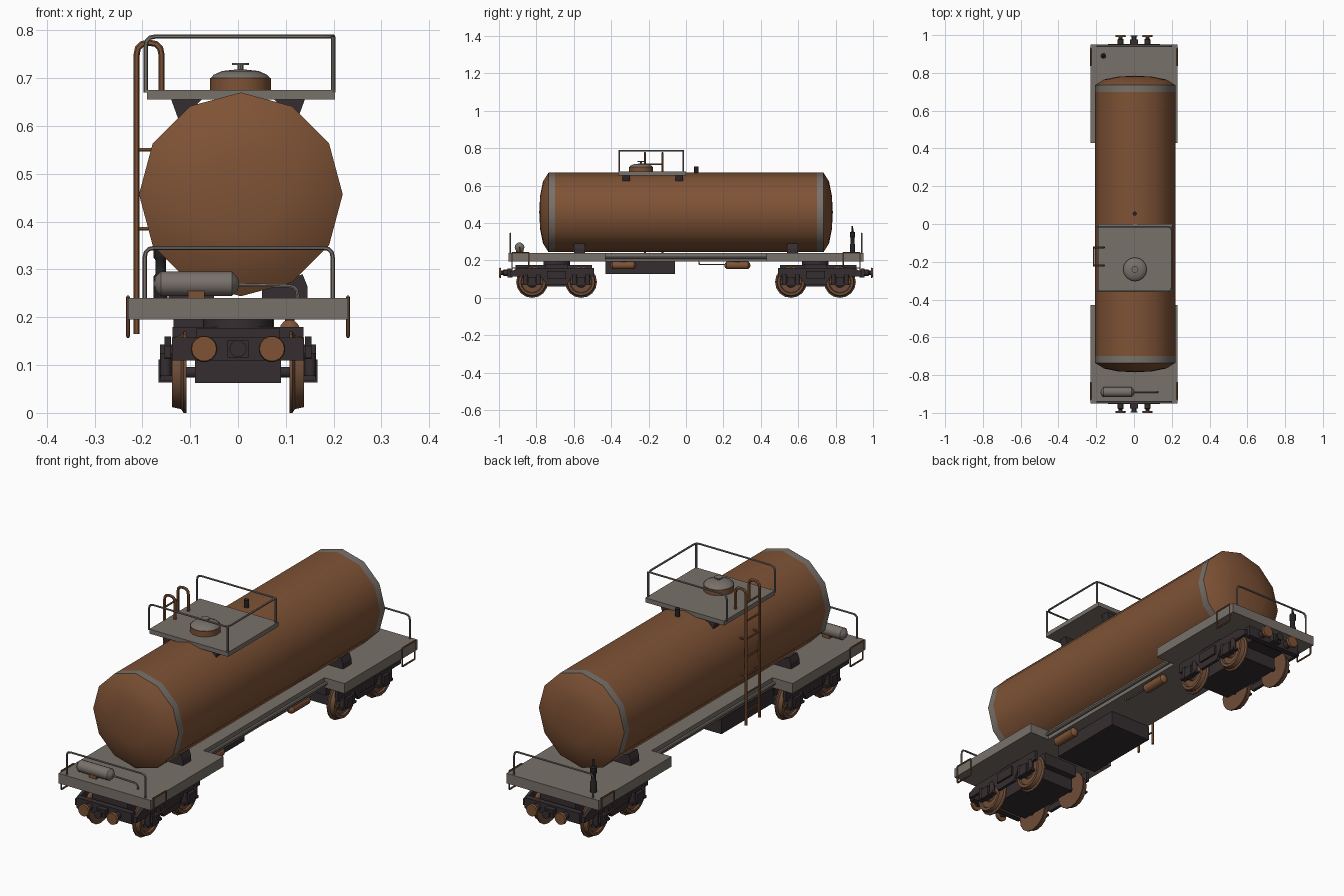
import bpy, bmesh, math
from mathutils import Vector, Matrix

if "Cube" in bpy.data.objects:
    bpy.data.objects.remove(bpy.data.objects["Cube"])


def material(name, rgb):
    m = bpy.data.materials.new(name)
    m.diffuse_color = (*rgb, 1)
    m.use_nodes = True
    m.node_tree.nodes["Principled BSDF"].inputs["Base Color"].default_value = m.diffuse_color
    return m


RUST = material("rust_brown", (0.21, 0.085, 0.036))
GRAY = material("warm_gray", (0.19, 0.165, 0.145))
DARK = material("dark_iron", (0.036, 0.027, 0.029))
WHEEL = material("wheel_brown", (0.16, 0.075, 0.04))
BLACK = material("black_iron", (0.018, 0.017, 0.018))


def finish(name, mesh, mat, smooth=0):
    mesh.materials.clear()
    mesh.materials.append(mat)
    for p in mesh.polygons:
        p.use_smooth = smooth > 0
        p.material_index = 0
    if smooth:
        mesh.set_sharp_from_angle(angle=math.radians(smooth))
    ob = bpy.data.objects.new(name, mesh)
    bpy.context.collection.objects.link(ob)
    return ob


def from_bm(name, bm, mat, smooth=0):
    bmesh.ops.recalc_face_normals(bm, faces=bm.faces[:])
    me = bpy.data.meshes.new(name)
    bm.to_mesh(me)
    bm.free()
    return finish(name, me, mat, smooth)


def box(name, x, y, z, mat):
    """Box from (min, max) ranges."""
    bm = bmesh.new()
    bmesh.ops.create_cube(bm, size=1)
    for v in bm.verts:
        v.co = [(a + b) / 2 + c * (b - a) for (a, b), c in zip((x, y, z), v.co)]
    return from_bm(name, bm, mat)


def lathe(name, origin, axis, profile, mat, n=14, smooth=40):
    """Revolve (distance along axis, radius) points around the axis."""
    rot = Vector(axis).to_track_quat('Z', 'Y').to_matrix()
    bm = bmesh.new()
    rings = []
    for h, r in profile:
        count = n if r > 0 else 1
        rings.append([bm.verts.new(Vector(origin) + rot @ Vector(
            (r * math.cos(2 * math.pi * i / n), r * math.sin(2 * math.pi * i / n), h)))
            for i in range(count)])
    for a, b in zip(rings, rings[1:]):
        for i in range(n):
            q = [a[i % len(a)], a[(i + 1) % len(a)], b[(i + 1) % len(b)], b[i % len(b)]]
            bm.faces.new(list(dict.fromkeys(q)))
    for ring in (rings[0], rings[-1]):
        if len(ring) > 1:
            bm.faces.new(ring)
    return from_bm(name, bm, mat, smooth)


def cyl(name, p, q, r, mat, n=12):
    d = Vector(q) - Vector(p)
    return lathe(name, p, d, [(0, r), (d.length, r)], mat, n)


def capsule(name, p, q, r, mat):
    d = Vector(q) - Vector(p)
    L = d.length
    return lathe(name, p, d, [(0, 0), (r * .15, r * .55), (r * .6, r), (L - r * .6, r),
                              (L - r * .15, r * .55), (L, 0)], mat)


def tube(name, pts, r, mat, corner=0.02):
    """Round pipe along a path whose corners are rounded off."""
    pts = [Vector(p) for p in pts]
    path = [pts[0]]
    for a, b, c in zip(pts, pts[1:], pts[2:]):
        s, e = b + (a - b).normalized() * corner, b + (c - b).normalized() * corner
        path += [s.lerp(b, t).lerp(b.lerp(e, t), t) for t in (0, .33, .67, 1)]
    path.append(pts[-1])
    cu = bpy.data.curves.new(name, 'CURVE')
    cu.dimensions = '3D'
    cu.bevel_depth, cu.bevel_resolution, cu.use_fill_caps = r, 1, True
    sp = cu.splines.new('POLY')
    sp.points.add(len(path) - 1)
    for p, co in zip(sp.points, path):
        p.co = (*co, 1)
    tmp = bpy.data.objects.new(name + "_path", cu)
    me = bpy.data.meshes.new_from_object(tmp)
    bpy.data.objects.remove(tmp)
    return finish(name, me, mat, 50)


def extrude(name, outline, vec, mat):
    """Prism: outline points swept along vec."""
    bm = bmesh.new()
    f = bm.faces.new([bm.verts.new(p) for p in outline])
    g = bmesh.ops.extrude_face_region(bm, geom=[f])
    bmesh.ops.translate(bm, vec=vec, verts=[v for v in g['geom'] if isinstance(v, bmesh.types.BMVert)])
    return from_bm(name, bm, mat)


# Tank barrel with domed ends and two gray bands
half = [(.785, 0), (.78, .09), (.765, .165), (.735, .213), (.70, .213)]
tank = lathe("tank", (.006, 0, .457), (0, 1, 0),
             [(-y, r) for y, r in half] + [(y, r) for y, r in half[::-1]], RUST, 12, 50)
tank.data.materials.append(GRAY)
for p in tank.data.polygons:
    if .70 < abs(p.center.y) < .735:
        p.material_index = 1

# Deck: wide ends, narrow waist
right = [(.23, -.95), (.23, -.43), (.13, -.43), (.13, .43), (.23, .43), (.23, .95)]
extrude("deck", [(x, y, .195) for x, y in right] + [(-x, y, .195) for x, y in right[::-1]],
        (0, 0, .045), GRAY)

for sx in (-1, 1):
    # Rod along the deck waist
    cyl("side_rod", (sx * .137, -.43, .217), (sx * .137, .43, .217), .008, GRAY, 8)
    for sy in (-1, 1):
        # Corner stirrup steps
        tube("corner_step", [(sx * .23, sy * .93, .242), (sx * .23, sy * .93, .16),
                             (sx * .23, sy * .84, .16), (sx * .23, sy * .84, .242),
                             (sx * .23, sy * .93, .242)], .004, WHEEL, .004)
        # Saddles under the tank
        y = sy * .57
        extrude("tank_saddle", [(sx * .05, y - .03, .24), (sx * .145, y - .03, .24),
                                (sx * .145, y - .03, .265), (sx * .135, y - .03, .29),
                                (sx * .05, y - .03, .262)], (0, .06, 0), DARK)
    # Platform brackets
    for y in (-.32, -.035):
        extrude("platform_bracket", [(sx * .075, y - .02, .656), (sx * .14, y - .02, .656),
                                     (sx * .125, y - .02, .615), (sx * .105, y - .02, .625)],
                (0, .04, 0), DARK)

# Platform with railing on three sides
box("platform", (-.19, .203), (-.36, 0), (.655, .675), GRAY)
tube("platform_rail", [(-.193, -.357, .67), (-.193, -.357, .787), (.199, -.357, .787),
                       (.199, -.015, .787), (-.193, -.015, .787), (-.193, -.015, .67)], .0045, GRAY)
for y in (-.357, -.015):
    cyl("platform_rail_post", (.199, y, .67), (.199, y, .787), .0045, GRAY, 8)

# Manhole with lid and hand wheel
M = (.005, -.24, 0)
lathe("manhole_neck", M, (0, 0, 1), [(.67, .064), (.70, .064)], RUST, 16)
lathe("manhole_lid", M, (0, 0, 1), [(.70, .062), (.707, .056), (.715, .038), (.719, 0)], GRAY, 16)
lathe("manhole_stem", M, (0, 0, 1), [(.715, .006), (.729, .006)], GRAY, 8)
lathe("manhole_handwheel", M, (0, 0, 1), [(.727, .018), (.732, .018)], GRAY, 12)
cyl("relief_valve", (.004, .055, .66), (.004, .055, .702), .011, BLACK)

# Ladder curving over onto the platform
for y in (-.22, -.125):
    tube("ladder_rail", [(-.212, y, .165), (-.212, y, .774), (-.16, y, .774), (-.16, y, .67)],
         .0065, RUST, .025)
for i in range(7):
    z = .225 + i * .0815
    cyl("ladder_rung", (-.212, -.22, z), (-.212, -.125, z), .004, RUST, 6)
for z in (.385, .55):
    for y in (-.22, -.125):
        cyl("ladder_bracket", (-.212, y, z), (-.175, y, z), .004, RUST, 6)

# End railings
for y in (-.94, .94):
    tube("end_rail", [(-.195, y, .23), (-.195, y, .345), (.198, y, .345), (.198, y, .23)], .0045, GRAY)

# Front air tank on its bracket, with pipe; rear brake post
capsule("air_tank", (-.177, -.89, .27), (.003, -.89, .27), .026, GRAY)
box("air_tank_bracket", (-.105, -.07), (-.91, -.87), (.238, .258), RUST)
tube("air_pipe", [(0, -.89, .268), (.125, -.89, .265), (.125, -.89, .235)], .004, GRAY)
lathe("brake_post", (-.162, .89, 0), (0, 0, 1), [(.24, .015), (.285, .015), (.29, .011), (.32, .011),
      (.325, .015), (.35, .015), (.355, .005), (.385, .004)], BLACK, 10)

# Equipment under the waist
box("equipment_box", (-.135, .075), (-.43, -.06), (.128, .196), DARK)
for y in (-.335, .275):
    capsule("brake_reservoir", (.108, y - .07, .174), (.108, y + .07, .174), .021, RUST)
    box("reservoir_hanger", (.098, .118), (y - .015, y + .015), (.185, .197), DARK)
tube("brake_pipe", [(.108, .07, .197), (.108, .07, .178), (.108, .22, .178)], .004, GRAY, .008)

# Bogies
for s in (-1, 1):
    c = s * .692

    def yr(a, b):
        return tuple(sorted((c + s * a, c + s * b)))

    lathe("bogie_pivot", (0, c, 0), (0, 0, 1), [(.165, .073), (.197, .073)], DARK, 14)
    box("bogie_bolster", (-.137, .137), yr(-.06, .06), (.135, .18), DARK)
    box("bogie_top_frame", (-.088, .088), yr(-.19, .22), (.12, .176), DARK)
    box("bogie_under_box", (-.09, .09), yr(-.16, .16), (.062, .125), DARK)
    box("buffer_beam", (-.138, .138), yr(.235, .262), (.11, .158), DARK)
    box("coupler", (-.022, .022), yr(.255, .285), (.116, .151), DARK)
    lathe("coupler_head", (0, c + s * .28, .134), (0, s, 0), [(0, .012), (.02, .012), (.02, .018), (.027, .018)], DARK, 10)
    for sx in (-1, 1):
        def xr(a, b):
            return tuple(sorted((sx * a, sx * b)))

        # Buffers
        lathe("buffer", (sx * .071, c + s * .255, .134), (0, s, 0),
              [(0, .016), (.03, .016), (.034, .01), (.045, .01)], DARK, 10)
        lathe("buffer_plate", (sx * .071, c + s * .298, .134), (0, s, 0), [(0, .028), (.01, .026)], RUST, 14)
        # Side frame with lowered middle
        frame = [(-.20, .175), (-.20, .13), (-.08, .125), (-.055, .085), (.055, .085),
                 (.08, .125), (.20, .13), (.25, .13), (.25, .155), (.20, .175)]
        extrude("bogie_side_frame", [(sx * .14, c + s * y, z - .015) for y, z in frame], (sx * .014, 0, 0), DARK)
        box("bogie_spring_seat", xr(.137, .163), yr(-.05, .05), (.10, .143), DARK)
        for wy in (-.131, .131):
            y = c + wy
            # Flanged wheels, axle boxes and springs
            lathe("wheel", (sx * .108, y, .085), (sx, 0, 0),
                  [(0, .05), (0, .085), (.006, .085), (.011, .077), (.03, .073), (.03, .06),
                   (.022, .056), (.022, .03), (.03, .025), (.03, 0)], WHEEL, 16, 35)
            box("axle_box", xr(.136, .166), (y - .022, y + .022), (.064, .112), DARK)
            for d in (-.035, .035):
                cyl("axle_spring", (sx * .151, y + d, .075), (sx * .151, y + d, .125), .012, DARK, 10)
            box("spring_plate", xr(.138, .162), (y - .05, y + .05), (.068, .078), DARK)
    for wy in (-.131, .131):
        cyl("axle", (-.14, c + wy, .085), (.14, c + wy, .085), .012, DARK, 10)
